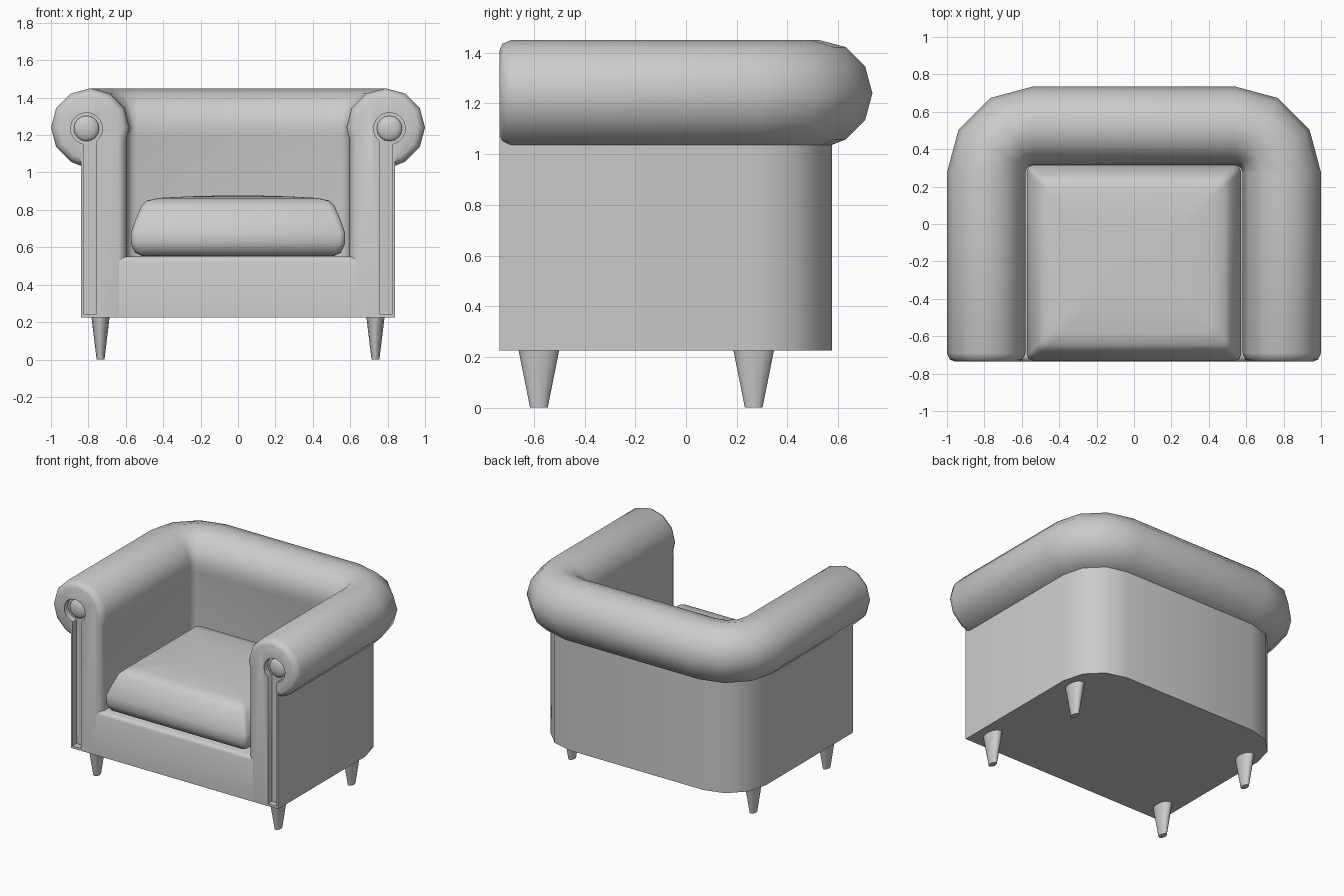
import bpy, bmesh
from math import cos, sin, radians, sqrt

if "Cube" in bpy.data.objects:
    bpy.data.objects.remove(bpy.data.objects["Cube"])


def make(name, verts, faces, angle=50):
    me = bpy.data.meshes.new(name)
    me.from_pydata(verts, [], faces)
    bm = bmesh.new()
    bm.from_mesh(me)
    bmesh.ops.recalc_face_normals(bm, faces=bm.faces)
    bm.to_mesh(me)
    bm.free()
    ob = bpy.data.objects.new(name, me)
    bpy.context.collection.objects.link(ob)
    smooth(ob, angle)
    return ob


def smooth(ob, angle):
    bpy.ops.object.select_all(action='DESELECT')
    ob.select_set(True)
    bpy.context.view_layer.objects.active = ob
    bpy.ops.object.shade_smooth_by_angle(angle=radians(angle))


def loft(name, rings, angle=50):
    """Closed skin through rings of equal length, capped at both ends."""
    n = len(rings[0])
    verts = [p for r in rings for p in r]
    faces = [(i * n + j, i * n + (j + 1) % n, (i + 1) * n + (j + 1) % n, (i + 1) * n + j)
             for i in range(len(rings) - 1) for j in range(n)]
    faces += [tuple(range(n)), tuple(range(len(verts) - n, len(verts)))]
    return make(name, verts, faces, angle)


FRONT, FLOOR, ROLL_Z = -0.735, 0.225, 1.24


# Arm and back wall: one profile (wall plus outward roll) swept round a U
def profile(r):
    inner = -(r - 0.015)
    pts = [(0.05, FLOOR), (0.05, ROLL_Z - sqrt(r * r - 0.0025))]
    pts += [(r * cos(radians(a)), ROLL_Z + r * sin(radians(a))) for a in range(-60, 181, 30)]
    return pts + [(inner, 1.18), (inner, FLOOR)]


half = [((0.79, FRONT), (1, 0), 0.17), ((0.79, -0.724), (1, 0), 0.195),
        ((0.79, -0.69), (1, 0), 0.21)]
for a in (0, 30, 60, 90):
    c, s = cos(radians(a)), sin(radians(a))
    half.append(((0.54 + 0.25 * c, 0.275 + 0.25 * s), (c, s), 0.21))
path = half + [((-o[0], o[1]), (-d[0], d[1]), r) for o, d, r in reversed(half)]
rings = [[(o[0] + d[0] * u, o[1] + d[1] * u, z) for u, z in profile(r)] for o, d, r in path]
shell = loft("arms_and_back", rings)

# Keyhole recess in the front of each arm
for side in (-1, 1):
    key = [(0.826, 0.243)]
    key += [(0.81 + 0.085 * cos(radians(a)), 1.235 + 0.085 * sin(radians(a)))
            for a in [-79 + i * 310.4 / 15 for i in range(16)]]
    key += [(0.757, 0.243)]
    cutter = loft("recess_cutter", [[(side * x, y, z) for x, z in key] for y in (-0.8, -0.69)])
    cutter.hide_render = True
    mod = shell.modifiers.new("recess", 'BOOLEAN')
    mod.operation, mod.solver, mod.object = 'DIFFERENCE', 'EXACT', cutter
    bpy.context.view_layer.objects.active = shell
    bpy.ops.object.modifier_apply(modifier=mod.name)
    bpy.data.objects.remove(cutter)

    # Scroll button in the round end of the recess
    bpy.ops.mesh.primitive_uv_sphere_add(segments=16, ring_count=8, radius=1,
                                         location=(side * 0.81, -0.69, 1.235))
    button = bpy.context.object
    button.name = "scroll_button"
    button.scale = (0.068, 0.03, 0.068)
    smooth(button, 50)
smooth(shell, 50)

# Seat base with a softened top front edge
base = [(FRONT, FLOOR), (FRONT, 0.525), (-0.728, 0.543), (-0.71, 0.55), (0.4, 0.55), (0.4, FLOOR)]
loft("seat_base", [[(x, y, z) for y, z in base] for x in (-0.66, 0.66)])


# Cushion: stacked rounded rectangles
def rounded_ring(inset, z, r=0.03):
    hx, hy, cy = 0.572 - inset, 0.522 - inset, -0.208
    ring = []
    for k, (sx, sy) in enumerate(((1, 1), (-1, 1), (-1, -1), (1, -1))):
        for a in (0, 45, 90):
            t = radians(90 * k + a)
            ring.append((sx * (hx - r) + r * cos(t), cy + sy * (hy - r) + r * sin(t), z))
    return ring


layers = [(0.06, 0.553), (0.02, 0.573), (0, 0.62), (0, 0.68), (0.025, 0.75),
          (0.055, 0.82), (0.085, 0.85), (0.15, 0.864), (0.3, 0.872), (0.45, 0.876)]
loft("seat_cushion", [rounded_ring(i, z) for i, z in layers], 60)

# Tapered oval legs
for x in (-0.735, 0.735):
    for y in (-0.58, 0.267):
        bpy.ops.mesh.primitive_cone_add(vertices=12, radius1=0.021, radius2=0.049, depth=0.23,
                                        location=(x, y, 0.115))
        leg = bpy.context.object
        leg.name = "front_leg" if y < 0 else "back_leg"
        leg.scale.y = 1.65
        smooth(leg, 40)
